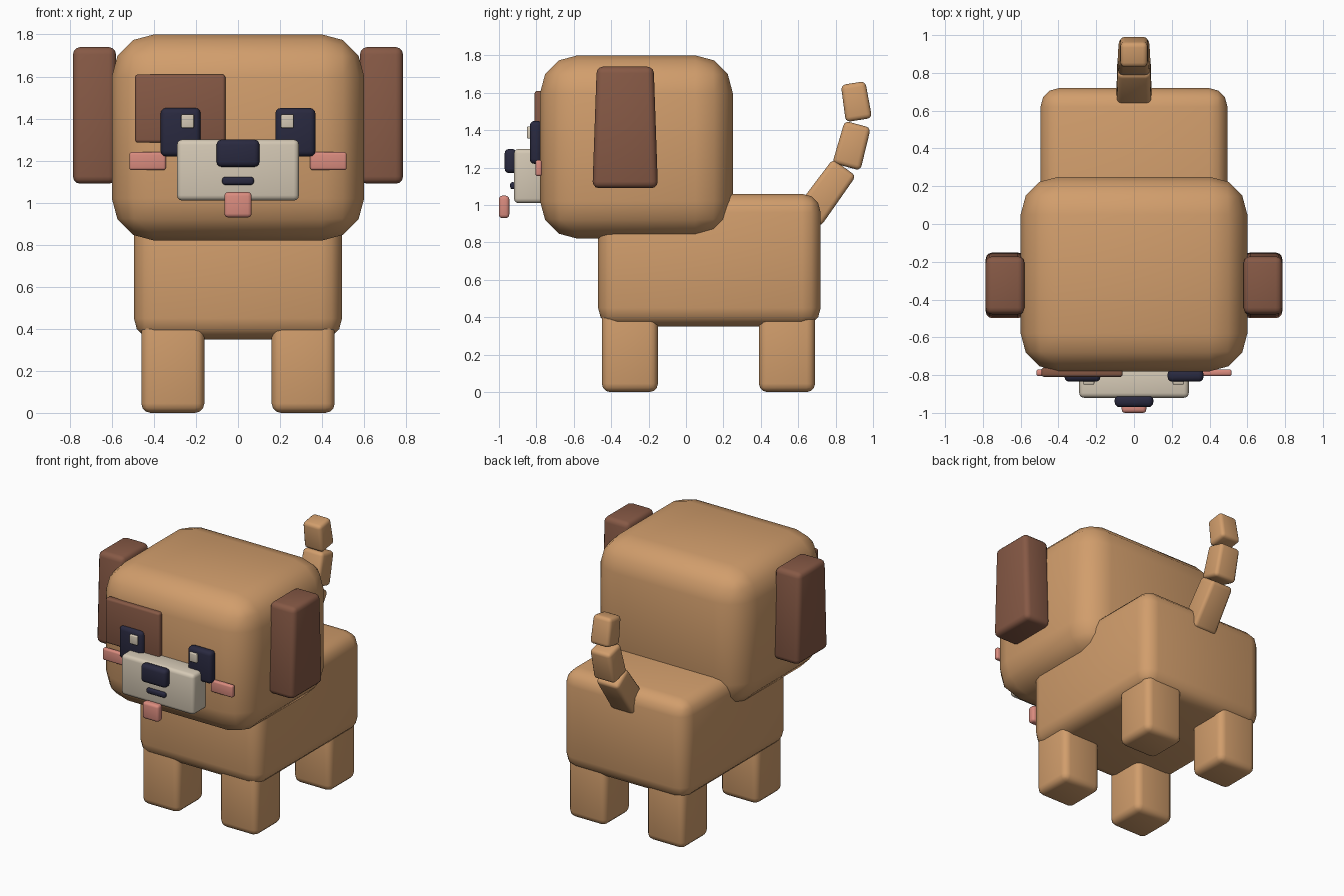
import bpy
import bmesh
from math import radians
from mathutils import Matrix, Vector

if "Cube" in bpy.data.objects:
    bpy.data.objects.remove(bpy.data.objects["Cube"])


def material(name, rgb):
    mat = bpy.data.materials.new(name)
    mat.use_nodes = True
    mat.diffuse_color = (*rgb, 1)
    bsdf = mat.node_tree.nodes["Principled BSDF"]
    bsdf.inputs["Base Color"].default_value = (*rgb, 1)
    bsdf.inputs["Roughness"].default_value = 0.8
    return mat


tan = material("tan fur", (0.64, 0.34, 0.15))
brown = material("brown fur", (0.24, 0.10, 0.06))
cream = material("cream", (0.66, 0.58, 0.46))
dark = material("dark navy", (0.022, 0.022, 0.05))
pink = material("pink", (0.70, 0.26, 0.21))


def box(name, mat, x, y, z, bevel, segments=3, tilt=0, taper_x=1, taper_y=1):
    """Rounded box from (min, max) ranges; tapers scale its top end, tilt turns it about x."""
    low, high = (Vector(v) for v in zip(x, y, z))
    size = high - low
    bm = bmesh.new()
    bmesh.ops.create_cube(bm, size=1)
    for v in bm.verts:
        v.co *= size
        if v.co.z > 0:
            v.co.x *= taper_x
            v.co.y *= taper_y
    bmesh.ops.bevel(bm, geom=bm.edges[:], offset=bevel, segments=segments,
                    profile=0.5, affect='EDGES')
    bmesh.ops.transform(bm, verts=bm.verts, matrix=Matrix.Rotation(radians(tilt), 4, 'X'))
    mesh = bpy.data.meshes.new(name)
    bm.to_mesh(mesh)
    bm.free()
    mesh.shade_smooth()
    mesh.materials.append(mat)
    obj = bpy.data.objects.new(name, mesh)
    obj.location = (low + high) / 2
    bpy.context.collection.objects.link(obj)
    return obj


def pair(name, mat, x, y, z, bevel, **options):
    """A box on each side of the body."""
    box("left_" + name, mat, x, y, z, bevel, **options)
    box("right_" + name, mat, (-x[1], -x[0]), y, z, bevel, **options)


# Head, body and legs
box("head", tan, (-0.6, 0.6), (-0.78, 0.25), (0.82, 1.8), 0.2)
box("body", tan, (-0.495, 0.495), (-0.47, 0.72), (0.35, 1.06), 0.1)
pair("front_leg", tan, (0.16, 0.46), (-0.45, -0.15), (0, 0.5), 0.045)
pair("back_leg", tan, (0.16, 0.46), (0.39, 0.69), (0, 0.5), 0.045)

# Ears
pair("ear", brown, (0.58, 0.785), (-0.5, -0.15), (1.09, 1.74), 0.035, taper_y=0.87)

# Face
box("eye_patch", brown, (-0.49, -0.06), (-0.81, -0.76), (1.285, 1.61), 0.015)
pair("eye", dark, (0.178, 0.368), (-0.835, -0.77), (1.22, 1.45), 0.025)
box("left_eye_glint", cream, (0.205, 0.265), (-0.85, -0.82), (1.355, 1.42), 0.006)
box("right_eye_glint", cream, (-0.27, -0.21), (-0.85, -0.82), (1.355, 1.42), 0.006)
pair("cheek", pink, (0.343, 0.517), (-0.805, -0.77), (1.155, 1.24), 0.012)
box("muzzle", cream, (-0.29, 0.29), (-0.92, -0.76), (1.01, 1.30), 0.025)
box("nose", dark, (-0.102, 0.102), (-0.97, -0.905), (1.17, 1.30), 0.025)
box("mouth", dark, (-0.075, 0.075), (-0.94, -0.91), (1.085, 1.122), 0.012)
box("tongue", pink, (-0.065, 0.065), (-1.0, -0.945), (0.93, 1.05), 0.018)

# Tail, as (half width, depth, length, y, z, tilt) from root to tip
links = {
    "tail_root": (0.093, 0.165, 0.33, 0.75, 1.067, -36),
    "tail_middle": (0.085, 0.155, 0.235, 0.888, 1.318, -15),
    "tail_tip": (0.076, 0.142, 0.2, 0.909, 1.553, 9),
}
for name, (w, d, h, y, z, tilt) in links.items():
    box(name, tan, (-w, w), (y - d / 2, y + d / 2), (z - h / 2, z + h / 2), 0.025,
        tilt=tilt, taper_x=0.94, taper_y=0.93)
